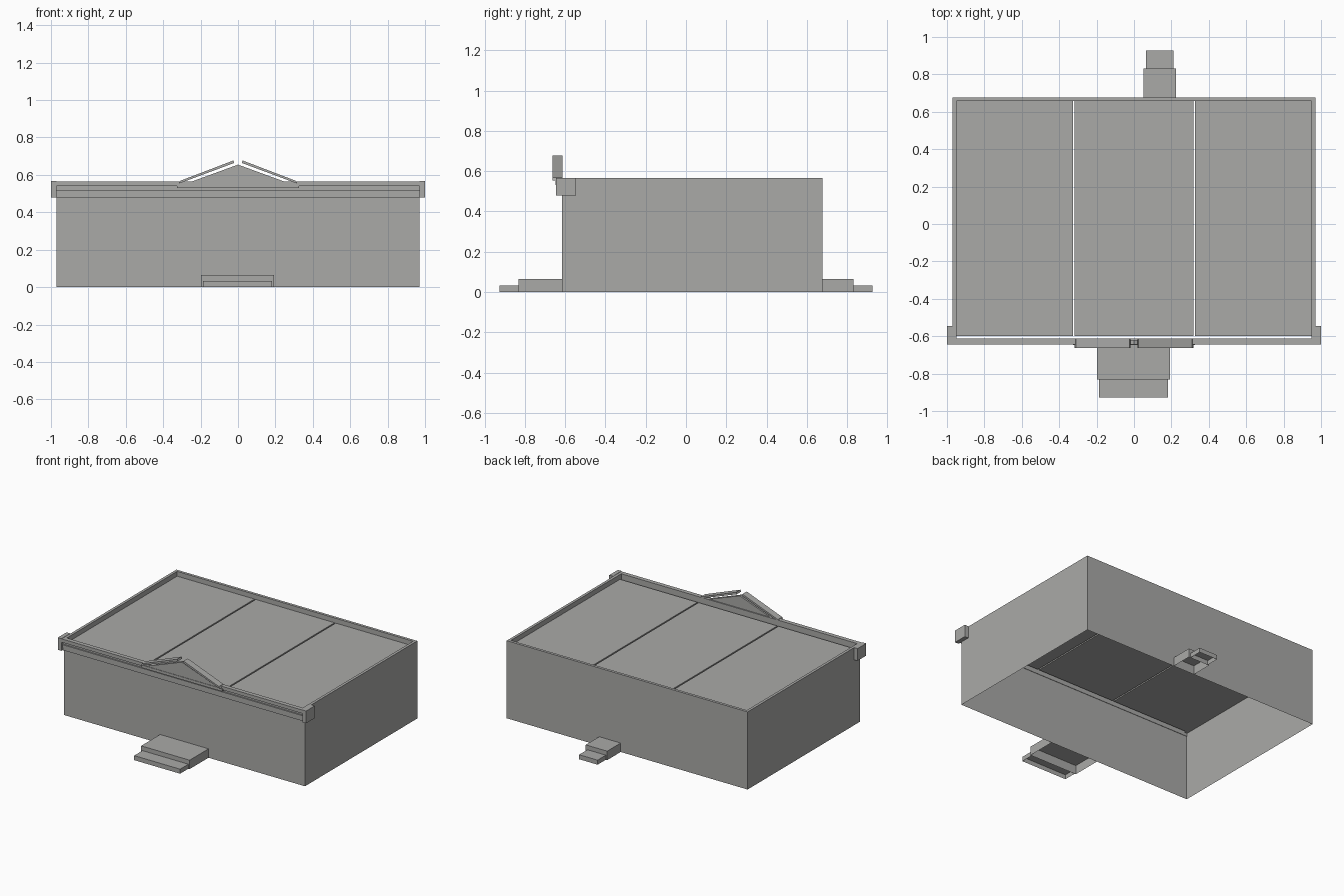
import bpy, bmesh
from mathutils import Vector

cube = bpy.data.objects.get("Cube")
if cube:
    bpy.data.objects.remove(cube, do_unlink=True)

grey = bpy.data.materials.new("plain_grey")
grey.use_nodes = True
colour = (0.4, 0.4, 0.39, 1)
grey.diffuse_color = colour
grey.node_tree.nodes["Principled BSDF"].inputs["Base Color"].default_value = colour


def finish(name, bm):
    bmesh.ops.recalc_face_normals(bm, faces=bm.faces)
    mesh = bpy.data.meshes.new(name)
    bm.to_mesh(mesh)
    bm.free()
    mesh.materials.append(grey)
    obj = bpy.data.objects.new(name, mesh)
    bpy.context.scene.collection.objects.link(obj)
    return obj


def box(name, x, y, z, open_sides=()):
    """Box between ranges; open_sides lists directions whose face is left out."""
    bm = bmesh.new()
    bmesh.ops.create_cube(bm, size=1)
    bmesh.ops.recalc_face_normals(bm, faces=bm.faces)
    drop = [f for f in bm.faces
            if any(f.normal.dot(Vector(d)) > 0.9 for d in open_sides)]
    for v in bm.verts:
        v.co = [(r[0] + r[1]) / 2 + c * (r[1] - r[0])
                for c, r in zip(v.co, (x, y, z))]
    bmesh.ops.delete(bm, geom=drop, context='FACES')
    return finish(name, bm)


def prism(name, outline, y0, y1):
    """Extrude an (x, z) outline along y."""
    bm = bmesh.new()
    face = bm.faces.new([bm.verts.new((x, y0, z)) for x, z in outline])
    new = bmesh.ops.extrude_face_region(bm, geom=[face])["geom"]
    for v in new:
        if isinstance(v, bmesh.types.BMVert):
            v.co.y = y1
    return finish(name, bm)


UP, DOWN = (0, 0, 1), (0, 0, -1)
FRONT, BACK = -0.615, 0.677
W, TOP, RIM = 0.97, 0.565, 0.02
ROOF_LOW, ROOF_TOP = 0.50, 0.53

# Thin outer walls, open below
box("outer_walls", (-W, W), (FRONT, BACK), (0, TOP), (UP, DOWN))

# Parapet on the back and both sides
box("back_parapet", (-W, W), (BACK - RIM, BACK), (ROOF_LOW, TOP), ((0, 1, 0),))
for side, s in (("left", 1), ("right", -1)):
    xs = sorted((s * W, s * (W - RIM)))
    box(side + "_parapet", xs, (FRONT, BACK - RIM), (ROOF_LOW, TOP), ((s, 0, 0),))

# Three roof slabs with narrow joints
third, joint = 0.322, 0.005
for name, a, b in (("right", -W + RIM, -third - joint),
                   ("middle", -third + joint, third - joint),
                   ("left", third + joint, W - RIM)):
    box(name + "_roof_slab", (a, b), (-0.598, BACK - RIM), (ROOF_LOW, ROOF_TOP))

# Stepped front cornice
for i, (low, high, depth) in enumerate(((0.478, 0.50, 0.63), (0.50, 0.52, 0.635),
                                        (0.52, 0.54, 0.625), (0.54, TOP, 0.643))):
    box(f"cornice_band_{i + 1}", (-W, W), (-depth, FRONT + 0.003), (low, high))

# Cornice returns, pediment boards
for side, s in (("left", 1), ("right", -1)):
    box(side + "_cornice_return", sorted((s * W, s)), (-0.645, -0.545), (0.478, 0.567))
    prism(side + "_raking_board",
          [(s * 0.02, 0.664), (s * 0.318, 0.553), (s * 0.31, 0.568), (s * 0.025, 0.677)],
          -0.663, -0.613)

# Pediment
prism("pediment", [(-0.30, 0.545), (0.30, 0.545), (0, 0.655)], -0.645, -0.62)
box("pediment_base", (-0.325, 0.325), (-0.648, -0.613), (0.53, 0.55))

# Entrance steps, hollow underneath
box("front_landing", (-0.197, 0.193), (-0.832, FRONT), (0, 0.065), (DOWN, (0, 1, 0)))
box("front_step", (-0.187, 0.183), (-0.927, -0.832), (0, 0.033), (DOWN, (0, 1, 0)))
box("back_landing", (0.052, 0.225), (BACK, 0.832), (0, 0.065), (DOWN, (0, -1, 0)))
box("back_step", (0.063, 0.212), (0.832, 0.927), (0, 0.033), (DOWN, (0, -1, 0)))
